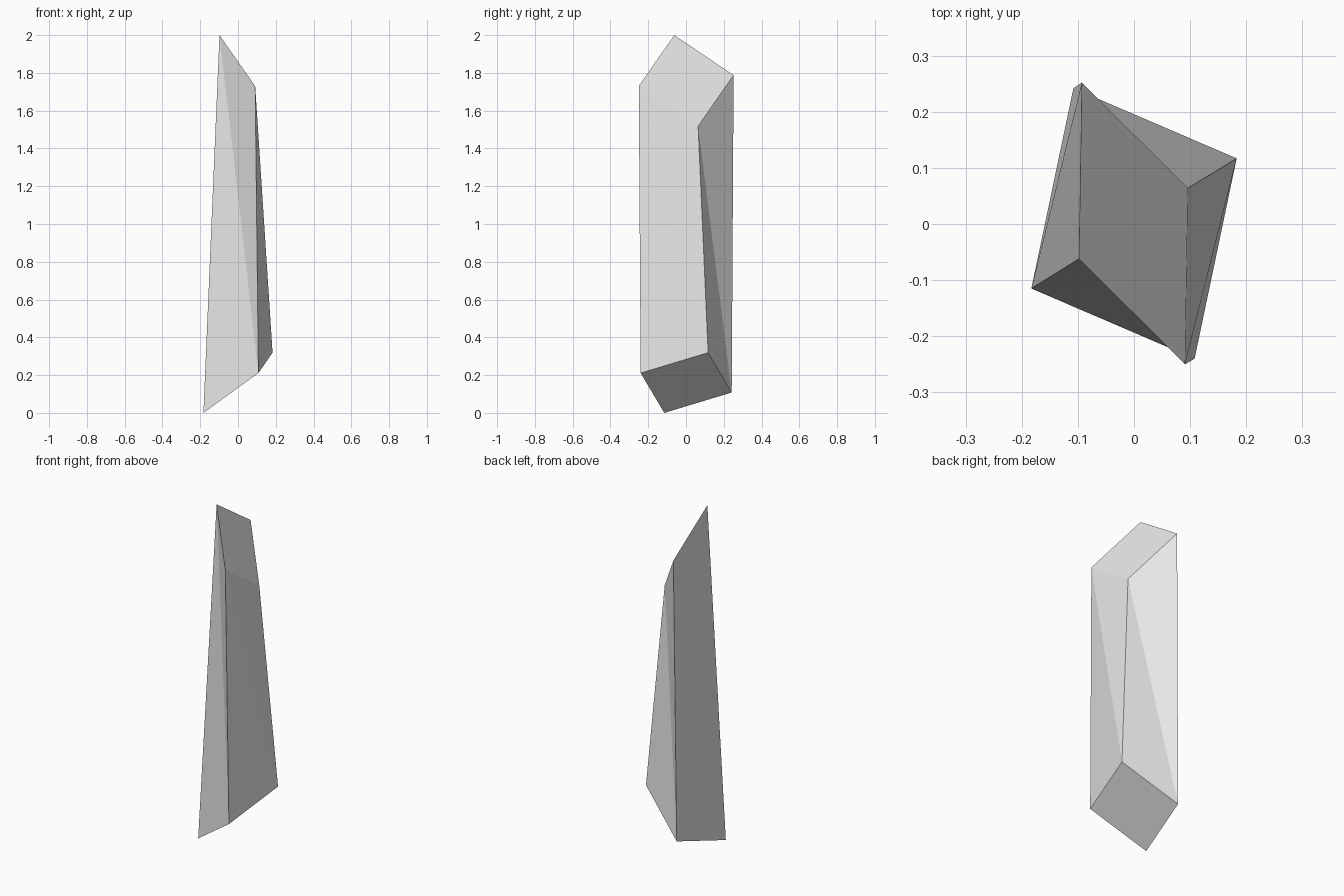
import bpy, bmesh
from mathutils import Vector

if "Cube" in bpy.data.objects:
    bpy.data.objects.remove(bpy.data.objects["Cube"])

# Single pale stone colour
stone = bpy.data.materials.new("pale grey stone")
stone.diffuse_color = (0.8, 0.8, 0.8, 1)
stone.use_nodes = True
stone.node_tree.nodes["Principled BSDF"].inputs["Base Color"].default_value = stone.diffuse_color


def slanted_end(corner, side, depth):
    """Four corners of a parallelogram end cap."""
    c, s, d = Vector(corner), Vector(side), Vector(depth)
    return [c, c + s, c + s + d, c + d]


# Two slanted, slightly twisted end caps
lower = slanted_end((-0.183, -0.115, 0.0), (0.291, -0.125, 0.211), (0.075, 0.357, 0.108))
upper = slanted_end((-0.098, -0.062, 2.0), (0.189, -0.188, -0.27), (0.005, 0.314, -0.212))

bm = bmesh.new()
low = [bm.verts.new(p) for p in lower]
top = [bm.verts.new(p) for p in upper]
bm.faces.new(top)
bm.faces.new(low[::-1])

# Twisted sides, each folded along its diagonal
for i in range(4):
    j = (i + 1) % 4
    bm.faces.new((top[i], low[i], low[j]))
    bm.faces.new((top[i], low[j], top[j]))
bmesh.ops.recalc_face_normals(bm, faces=bm.faces)

# Crystal shard
mesh = bpy.data.meshes.new("crystal_shard")
bm.to_mesh(mesh)
bm.free()
mesh.materials.append(stone)
shard = bpy.data.objects.new("crystal_shard", mesh)
bpy.context.collection.objects.link(shard)
